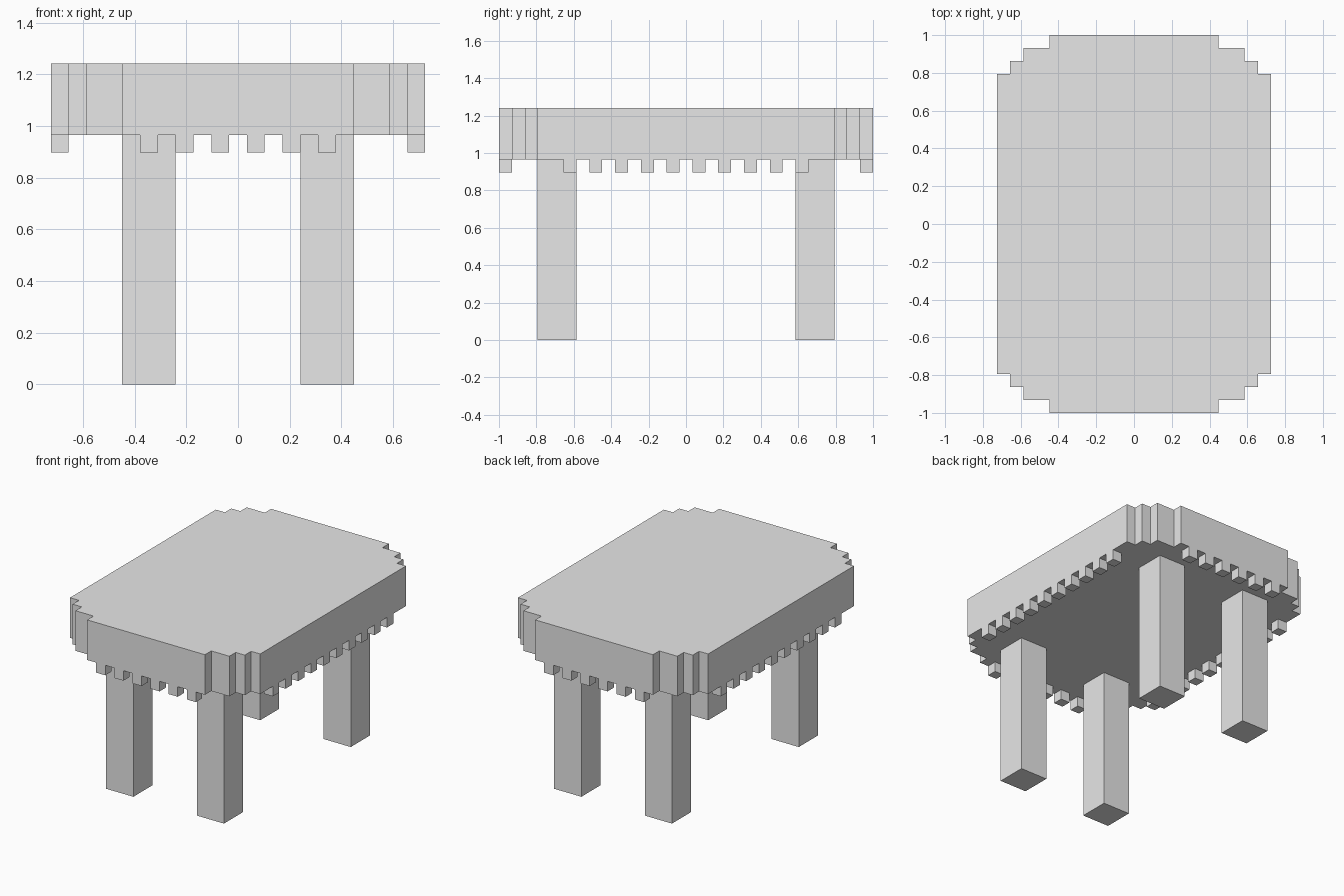
import bpy
import bmesh
from mathutils import Matrix, Vector

U = 2 / 29  # one block unit

cube = bpy.data.objects.get("Cube")
if cube:
    bpy.data.objects.remove(cube, do_unlink=True)

grey = bpy.data.materials.new("plain_grey")
grey.use_nodes = True
grey.diffuse_color = (0.8, 0.8, 0.8, 1)
grey.node_tree.nodes["Principled BSDF"].inputs["Base Color"].default_value = (0.8, 0.8, 0.8, 1)


def finish(name, bm):
    """Scale from block units and turn the bmesh into a named object."""
    bmesh.ops.scale(bm, vec=(U, U, U), verts=bm.verts)
    bmesh.ops.recalc_face_normals(bm, faces=bm.faces)
    mesh = bpy.data.meshes.new(name)
    bm.to_mesh(mesh)
    bm.free()
    mesh.materials.append(grey)
    obj = bpy.data.objects.new(name, mesh)
    bpy.context.collection.objects.link(obj)


def add_box(bm, centre, size):
    matrix = Matrix.Translation(centre) @ Matrix.Diagonal((*size, 1))
    bmesh.ops.create_cube(bm, size=1, matrix=matrix)


# Table top: stepped quarter outline mirrored around, then extruded
quarter = [(10.5, 11.5), (9.5, 11.5), (9.5, 12.5), (8.5, 12.5),
           (8.5, 13.5), (6.5, 13.5), (6.5, 14.5)]
half = quarter + [(-x, y) for x, y in reversed(quarter)]
outline = half + [(-x, -y) for x, y in half]
bm = bmesh.new()
face = bm.faces.new([bm.verts.new((x, y, 14)) for x, y in outline])
top = bmesh.ops.extrude_face_region(bm, geom=[face])["geom"]
bmesh.ops.translate(bm, vec=Vector((0, 0, 4)),
                    verts=[v for v in top if isinstance(v, bmesh.types.BMVert)])
finish("table_top", bm)

# Hanging square teeth along the four straight edges
for side, sign in (("front", -1), ("back", 1)):
    bm = bmesh.new()
    for x in range(-5, 6, 2):
        add_box(bm, (x, sign * 14, 13.5), (1, 1, 1))
    finish(side + "_trim", bm)
for side, sign in (("left", 1), ("right", -1)):
    bm = bmesh.new()
    for y in range(-9, 10, 2):
        add_box(bm, (sign * 10, y, 13.5), (1, 1, 1))
    finish(side + "_trim", bm)

# Four square legs
for end, sy in (("front", -1), ("back", 1)):
    for side, sx in (("left", 1), ("right", -1)):
        bm = bmesh.new()
        add_box(bm, (sx * 5, sy * 10, 7), (3, 3, 14))
        finish(f"{end}_{side}_leg", bm)
